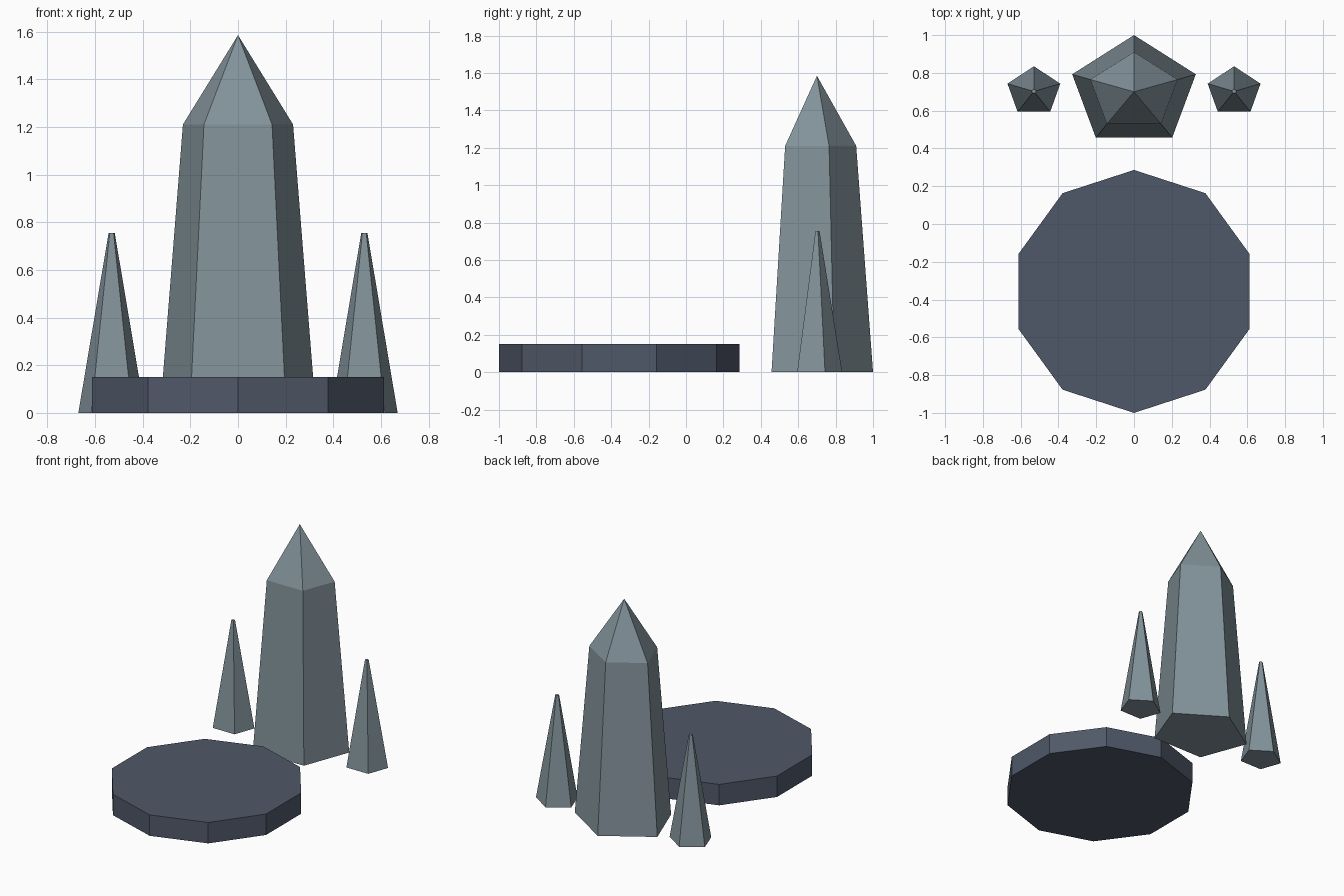
import bpy, bmesh, math

if "Cube" in bpy.data.objects:
    bpy.data.objects.remove(bpy.data.objects["Cube"])


def material(name, rgb):
    m = bpy.data.materials.new(name)
    m.diffuse_color = (*rgb, 1)
    m.use_nodes = True
    m.node_tree.nodes["Principled BSDF"].inputs["Base Color"].default_value = m.diffuse_color
    return m


crystal = material("grey_crystal", (0.225, 0.29, 0.325))
slate = material("dark_slate", (0.08, 0.098, 0.14))


def tapered_prism(name, sides, centre, rings, mat, apex=None):
    """Stack rings of (z, x radius, y radius), one corner facing +y."""
    bm = bmesh.new()
    cx, cy = centre
    loops = []
    for z, rx, ry in rings:
        angles = [math.pi / 2 + math.tau * i / sides for i in range(sides)]
        loops.append([bm.verts.new((cx + rx * math.cos(a), cy + ry * math.sin(a), z))
                      for a in angles])
    bm.faces.new(loops[0][::-1])
    for low, high in zip(loops, loops[1:]):
        for i in range(sides):
            j = (i + 1) % sides
            bm.faces.new((low[i], low[j], high[j], high[i]))
    top = loops[-1]
    if apex is None:
        bm.faces.new(top)
    else:
        tip = bm.verts.new((cx, cy, apex))
        for i in range(sides):
            bm.faces.new((top[i], top[(i + 1) % sides], tip))
    mesh = bpy.data.meshes.new(name)
    bm.to_mesh(mesh)
    bm.free()
    mesh.materials.append(mat)
    obj = bpy.data.objects.new(name, mesh)
    bpy.context.collection.objects.link(obj)


# Ten-sided stone platform
tapered_prism("platform", 10, (0, -0.357), [(0, 0.643, 0.643), (0.15, 0.643, 0.643)], slate)

# Large pointed pillar
tapered_prism("main_spire", 5, (0, 0.7),
              [(0, 0.344, 0.3), (1.21, 0.243, 0.21)], crystal, apex=1.585)

# Two slim side spikes with blunt tips
for side, x in (("left", -0.53), ("right", 0.53)):
    tapered_prism(side + "_spike", 5, (x, 0.702),
                  [(0, 0.147, 0.133), (0.755, 0.0135, 0.012)], crystal)
